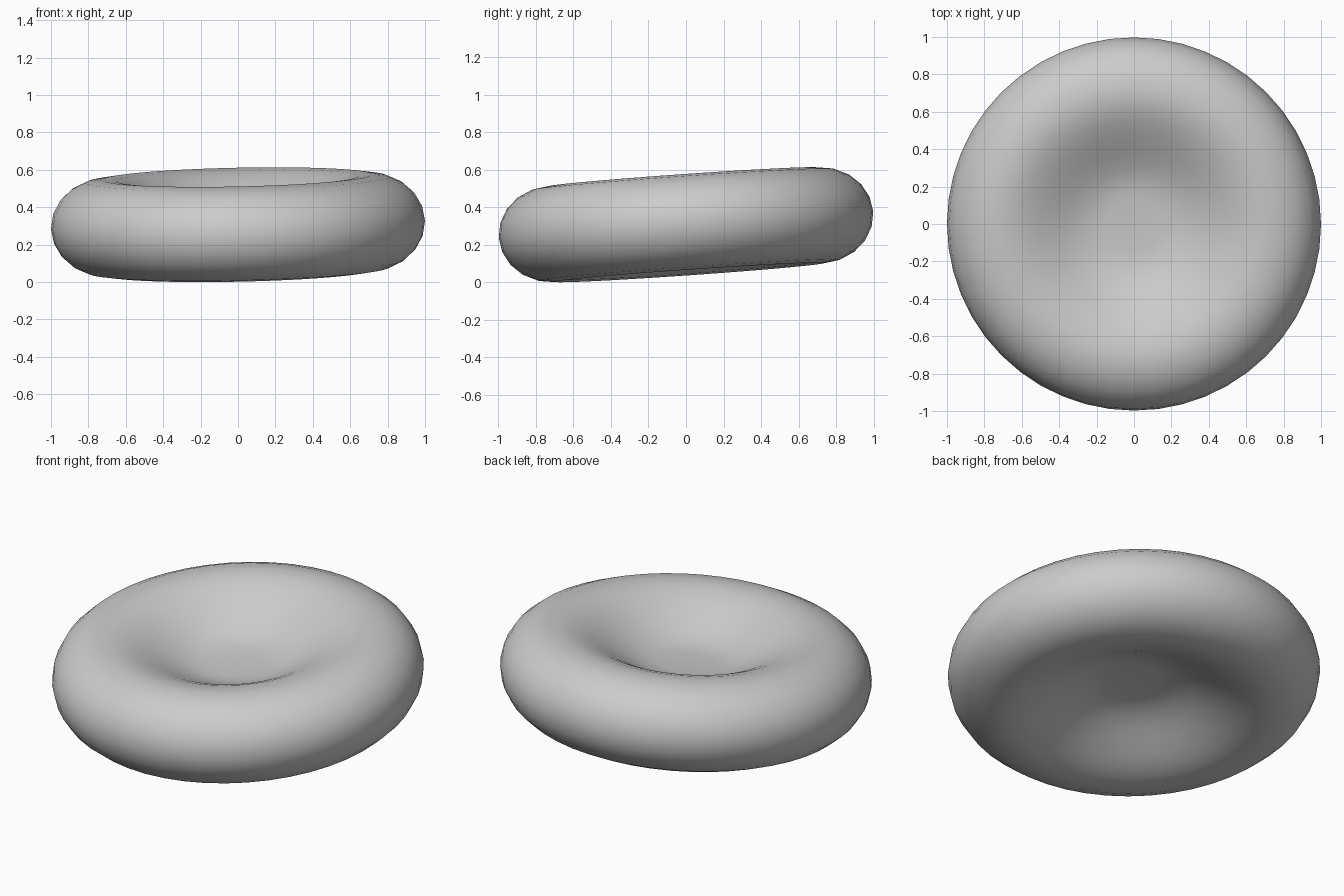
import bpy, bmesh, math
from mathutils import Matrix

cube = bpy.data.objects.get("Cube")
if cube:
    bpy.data.objects.remove(cube, do_unlink=True)

CREST, HALF, CENTRE, FLAT = 0.72, 0.255, 0.06, 0.15
SEGMENTS = 48


def half_profile():
    """Centre of the dimple, up to the crest, then round to the rim."""
    pts = [(0, CENTRE)]
    for i in range(9):
        t = i / 8
        pts.append((FLAT + (CREST - FLAT) * t,
                    CENTRE + (HALF - CENTRE) * (1 - math.cos(math.pi * t)) / 2))
    for i in range(1, 6):
        a = math.pi / 2 * i / 5
        pts.append((CREST + (1 - CREST) * math.sin(a), HALF * math.cos(a)))
    return pts


# Single grey material
mat = bpy.data.materials.new("light grey")
mat.use_nodes = True
grey = (0.6, 0.6, 0.6, 1)
mat.diffuse_color = grey
mat.node_tree.nodes["Principled BSDF"].inputs["Base Color"].default_value = grey

# Dimpled disc: mirror the half profile below the rim and spin it
top = half_profile()
profile = top + [(r, -z) for r, z in reversed(top[:-1])]
bm = bmesh.new()
verts = [bm.verts.new((r, 0, z)) for r, z in profile]
edges = [bm.edges.new(pair) for pair in zip(verts, verts[1:])]
bmesh.ops.spin(bm, geom=verts + edges, cent=(0, 0, 0), axis=(0, 0, 1),
               angle=2 * math.pi, steps=SEGMENTS, use_merge=False)
bmesh.ops.remove_doubles(bm, verts=bm.verts, dist=0.0005)
bmesh.ops.recalc_face_normals(bm, faces=bm.faces)

# Slight lean: back and left side raised
tilt = Matrix.Rotation(math.radians(4), 4, 'X') @ Matrix.Rotation(math.radians(-1.2), 4, 'Y')
bmesh.ops.transform(bm, matrix=tilt, verts=bm.verts)
low = min(v.co.z for v in bm.verts)
bmesh.ops.translate(bm, vec=(0, 0, -low), verts=bm.verts)

mesh = bpy.data.meshes.new("dimpled_disc")
bm.to_mesh(mesh)
bm.free()
mesh.materials.append(mat)
mesh.shade_smooth()
disc = bpy.data.objects.new("dimpled_disc", mesh)
bpy.context.collection.objects.link(disc)
